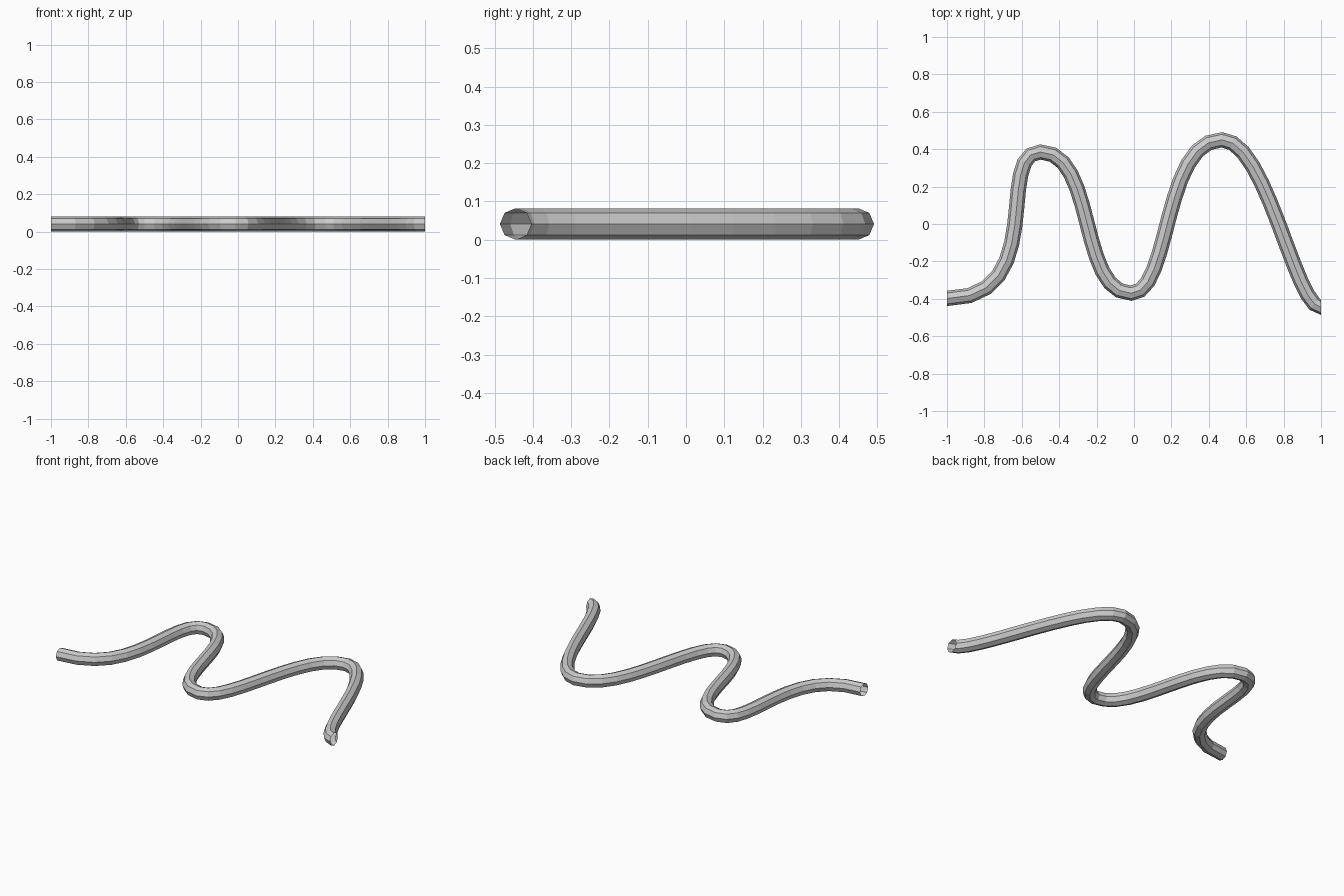
import bpy

if "Cube" in bpy.data.objects:
    bpy.data.objects.remove(bpy.data.objects["Cube"])

RADIUS = 0.041

# Path of the tube: x, y, left handle length, right handle length (handles lie along x)
PATH = [
    (-1.00, -0.398, 0.20, 0.55),
    (-0.50, 0.385, 0.25, 0.30),
    (-0.015, -0.370, 0.285, 0.215),
    (0.47, 0.450, 0.32, 0.24),
    (1.00, -0.445, 0.14, 0.10),
]

# Wavy open-ended tube with eight flat sides
curve = bpy.data.curves.new("wavy_tube", "CURVE")
curve.dimensions = "3D"
curve.resolution_u = 12
curve.bevel_depth = RADIUS
curve.bevel_resolution = 2
curve.use_fill_caps = False

spline = curve.splines.new("BEZIER")
spline.bezier_points.add(len(PATH) - 1)
spline.use_smooth = False
for point, (x, y, left, right) in zip(spline.bezier_points, PATH):
    point.handle_left_type = point.handle_right_type = "FREE"
    point.co = (x, y, RADIUS)
    point.handle_left = (x - left, y, RADIUS)
    point.handle_right = (x + right, y, RADIUS)

tube = bpy.data.objects.new("wavy_tube", curve)
bpy.context.collection.objects.link(tube)
